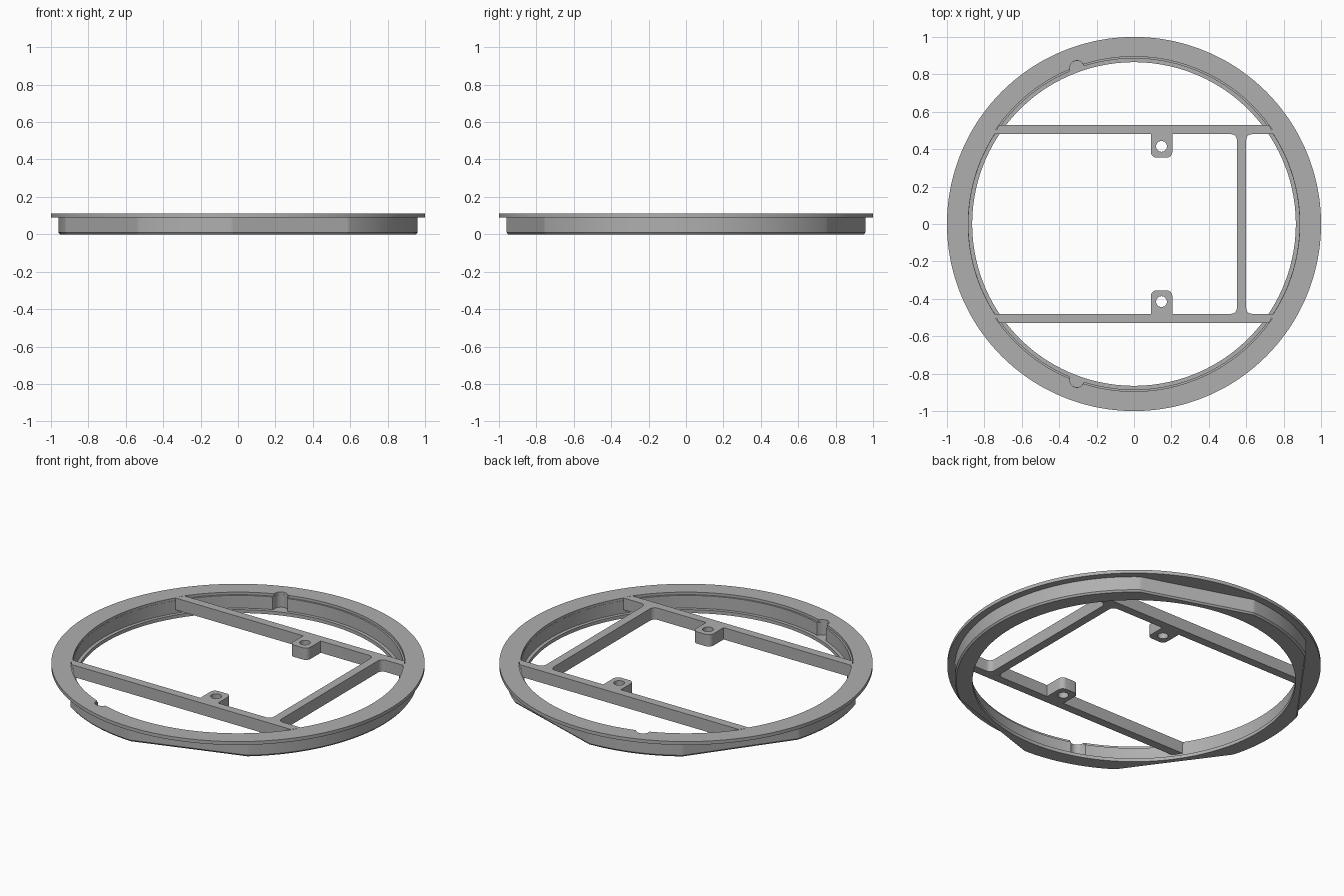
import bpy, bmesh
from math import radians, degrees, sin, cos, pi, sqrt, hypot, atan2
from mathutils import Vector

old = bpy.data.objects.get("Cube")
if old:
    bpy.data.objects.remove(old, do_unlink=True)

grey = bpy.data.materials.new("plain_grey")
grey.use_nodes = True
colour = (0.43, 0.43, 0.43, 1)
grey.diffuse_color = colour
grey.node_tree.nodes["Principled BSDF"].inputs["Base Color"].default_value = colour

TOP = 0.11
STEPS = 720
NOTCH_X, NOTCH_Y, NOTCH_R = -0.305, 0.835, 0.038


def finish(mesh, name):
    """Link a mesh as a named, coloured, edge-sharp smooth object."""
    obj = bpy.data.objects.new(name, mesh)
    bpy.context.collection.objects.link(obj)
    mesh.materials.clear()
    mesh.materials.append(grey)
    bpy.ops.object.select_all(action="DESELECT")
    obj.select_set(True)
    bpy.context.view_layer.objects.active = obj
    bpy.ops.object.shade_smooth_by_angle(angle=radians(25))
    return obj


def outer_radius(a):
    """Round wall with four flats, spaced a fifth of a turn apart."""
    r = 0.96
    for k in range(1, 5):
        d = a - k * 2 * pi / 5
        if abs(d) < pi / 4:
            r = min(r, 0.902 / cos(d))
    return r


def notch_radius(a):
    """Far reach of the two round notches along the ray at angle a."""
    best = 0
    for side in (1, -1):
        d = a - atan2(side * NOTCH_Y, NOTCH_X) % (2 * pi)
        c = hypot(NOTCH_X, NOTCH_Y)
        if abs(c * sin(d)) < NOTCH_R and cos(d) > 0:
            best = c * cos(d) + sqrt(NOTCH_R ** 2 - (c * sin(d)) ** 2)
    return best


def section(a):
    """Cross-section of the ring at angle a: ledge, wall, lip, flange."""
    notch = notch_radius(a)
    wall = max(0.885, notch)
    lip = max(0.895 if abs(sin(a)) > 0.56 else 0.886, notch + 0.0005)
    out = outer_radius(a)
    return [(0.865, 0), (0.865, 0.02), (wall, 0.02), (wall, 0.095),
            (lip, 0.095), (lip, TOP), (1, TOP), (1, 0.09),
            (out, 0.09), (out, 0.01), (out - 0.008, 0)]


# Ring: the section swept round the axis
bm = bmesh.new()
loops = []
for i in range(STEPS):
    a = 2 * pi * i / STEPS
    loops.append([bm.verts.new((r * cos(a), r * sin(a), z)) for r, z in section(a)])
for i, here in enumerate(loops):
    there = loops[(i + 1) % STEPS]
    for j in range(len(here)):
        k = (j + 1) % len(here)
        bm.faces.new((here[j], here[k], there[k], there[j]))
bmesh.ops.recalc_face_normals(bm, faces=bm.faces)
ring_mesh = bpy.data.meshes.new("flanged_ring")
bm.to_mesh(ring_mesh)
bm.free()
finish(ring_mesh, "flanged_ring")


def rounded(corners, steps=6):
    """Outline through corners, each (x, y, fillet radius), right angles only filleted."""
    pts = []
    for i, (x, y, r) in enumerate(corners):
        p = Vector((x, y))
        if not r:
            pts.append(p)
            continue
        u = (Vector(corners[i - 1][:2]) - p).normalized() * r
        v = (Vector(corners[(i + 1) % len(corners)][:2]) - p).normalized() * r
        for s in range(steps + 1):
            t = s / steps * pi / 2
            pts.append(p + u * (1 - sin(t)) + v * (1 - cos(t)))
    return pts


def circle(x, y, r, n=32):
    return [Vector((x + r * cos(2 * pi * i / n), y + r * sin(2 * pi * i / n)))
            for i in range(n)]


def plate(outlines, z0, z1, name):
    """Extruded flat shape; inner outlines become holes."""
    curve = bpy.data.curves.new(name + "_outline", "CURVE")
    curve.dimensions = "2D"
    curve.fill_mode = "BOTH"
    curve.extrude = (z1 - z0) / 2
    for pts in outlines:
        spline = curve.splines.new("POLY")
        spline.points.add(len(pts) - 1)
        for point, p in zip(spline.points, pts):
            point.co = (p.x, p.y, 0, 1)
        spline.use_cyclic_u = True
    helper = bpy.data.objects.new(name + "_helper", curve)
    bpy.context.collection.objects.link(helper)
    bpy.context.view_layer.update()
    graph = bpy.context.evaluated_depsgraph_get()
    mesh = bpy.data.meshes.new_from_object(helper.evaluated_get(graph))
    bpy.data.objects.remove(helper, do_unlink=True)
    # Weld the caps to the sides
    bm = bmesh.new()
    bm.from_mesh(mesh)
    bmesh.ops.remove_doubles(bm, verts=bm.verts, dist=1e-5)
    bmesh.ops.recalc_face_normals(bm, faces=bm.faces)
    bmesh.ops.translate(bm, verts=bm.verts, vec=(0, 0, (z0 + z1) / 2))
    bm.to_mesh(mesh)
    bm.free()
    return finish(mesh, name)


# Inner frame: two long bars, a cross bar and two drilled tabs
F = 0.03
half = [(0.60, 0.48, F), (0.749, 0.48, 0), (0.72, 0.53, 0), (-0.72, 0.53, 0),
        (-0.749, 0.48, 0), (0.09, 0.48, 0), (0.09, 0.355, F), (0.205, 0.355, F),
        (0.205, 0.48, 0), (0.55, 0.48, F)]
corners = half + [(x, -y, r) for x, y, r in reversed(half)]
holes = [circle(0.147, side * 0.415, 0.029) for side in (1, -1)]
plate([rounded(corners)] + holes, 0.04, TOP, "inner_frame")
